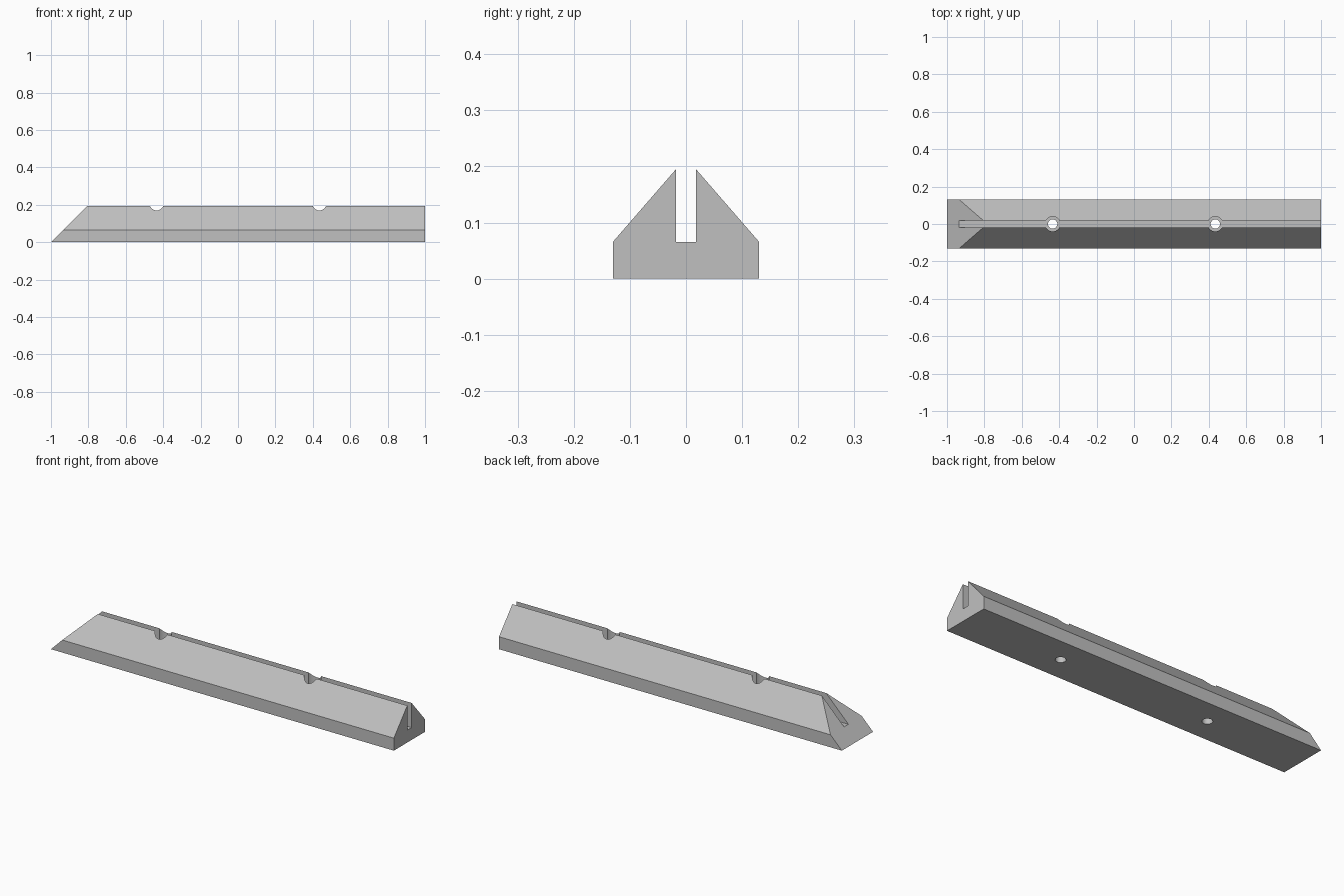
import bpy, bmesh
from math import radians

cube = bpy.data.objects.get("Cube")
if cube:
    bpy.data.objects.remove(cube, do_unlink=True)

grey = bpy.data.materials.new("light grey")
grey.use_nodes = True
colour = (0.53, 0.53, 0.53, 1)
grey.diffuse_color = colour
grey.node_tree.nodes["Principled BSDF"].inputs["Base Color"].default_value = colour

HALF_WIDTH, SHOULDER, PEAK = 0.13, 0.066, 0.195
SLOT_HALF, SLOT_FLOOR = 0.018, 0.065

# Slotted gable section, mirrored across the centre line
half = [(HALF_WIDTH, 0), (HALF_WIDTH, SHOULDER), (SLOT_HALF, PEAK), (SLOT_HALF, SLOT_FLOOR)]
section = half + [(-y, z) for y, z in reversed(half)]

# Rail body: square right-hand end, 45 degree mitre at the other
bm = bmesh.new()
mitre = [bm.verts.new((-1 + z, y, z)) for y, z in section]
square = [bm.verts.new((1, y, z)) for y, z in section]
bm.faces.new(mitre)
bm.faces.new(square)
for i in range(len(section)):
    j = (i + 1) % len(section)
    bm.faces.new((mitre[i], mitre[j], square[j], square[i]))
bmesh.ops.recalc_face_normals(bm, faces=bm.faces)
mesh = bpy.data.meshes.new("slotted_rail")
bm.to_mesh(mesh)
bm.free()
rail = bpy.data.objects.new("slotted_rail", mesh)
bpy.context.collection.objects.link(rail)
mesh.materials.append(grey)


def bore(x, radius, bottom, top):
    """Cut a vertical round hole in the rail."""
    bpy.ops.mesh.primitive_cylinder_add(vertices=40, radius=radius, depth=top - bottom,
                                        location=(x, 0, (top + bottom) / 2))
    cutter = bpy.context.object
    cutter.name = "hole_cutter"
    cutter.hide_render = True
    cutter.data.materials.append(grey)
    mod = rail.modifiers.new("hole", 'BOOLEAN')
    mod.operation = 'DIFFERENCE'
    mod.solver = 'EXACT'
    mod.object = cutter
    bpy.ops.object.select_all(action='DESELECT')
    bpy.context.view_layer.objects.active = rail
    rail.select_set(True)
    bpy.ops.object.modifier_apply(modifier=mod.name)
    bpy.data.objects.remove(cutter, do_unlink=True)


# Two screw holes, each with a wider recess for the head
for x in (-0.435, 0.435):
    bore(x, 0.04, SLOT_FLOOR - 0.0005, 0.3)
    bore(x, 0.025, -0.1, 0.1)

bpy.ops.object.shade_smooth_by_angle(angle=radians(30))
